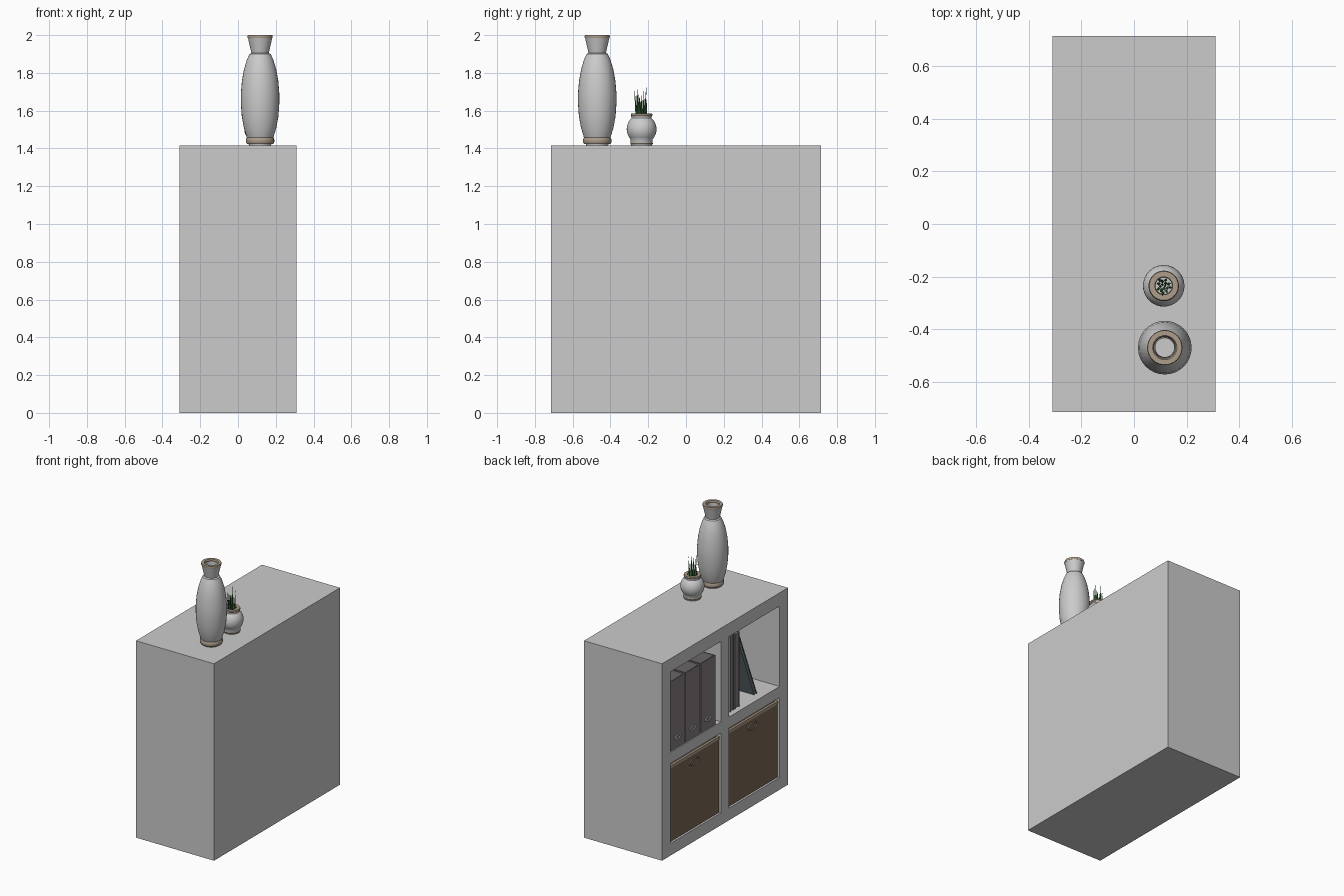
import bpy, bmesh, math, random
from mathutils import Matrix, Vector

if "Cube" in bpy.data.objects:
    bpy.data.objects.remove(bpy.data.objects["Cube"])

random.seed(4)


def mat(name, rgb):
    m = bpy.data.materials.new(name)
    m.diffuse_color = (*rgb, 1)
    m.use_nodes = True
    m.node_tree.nodes["Principled BSDF"].inputs["Base Color"].default_value = m.diffuse_color
    return m


TAN = mat("tan", (0.42, 0.34, 0.26))
BROWN = mat("brown", (0.20, 0.14, 0.09))
MAUVE = mat("mauve", (0.24, 0.21, 0.22))
BLUE = mat("slate", (0.17, 0.21, 0.23))
GREEN = mat("green", (0.06, 0.20, 0.06))


def finish(name, bm, material=None):
    bmesh.ops.recalc_face_normals(bm, faces=bm.faces)
    me = bpy.data.meshes.new(name)
    bm.to_mesh(me)
    bm.free()
    ob = bpy.data.objects.new(name, me)
    bpy.context.collection.objects.link(ob)
    if material:
        me.materials.append(material)
    return ob


def add_box(bm, lo, hi):
    lo, hi = Vector(lo), Vector(hi)
    m = Matrix.Translation((lo + hi) / 2) @ Matrix.Diagonal((*(hi - lo), 1))
    return bmesh.ops.create_cube(bm, size=1, matrix=m)["verts"]


def box(name, lo, hi, material=None):
    bm = bmesh.new()
    add_box(bm, lo, hi)
    return finish(name, bm, material)


def open_box(name, lo, hi, wall, material):
    """Box with its top hollowed out."""
    bm = bmesh.new()
    add_box(bm, lo, hi)
    bm.normal_update()
    top = max(bm.faces, key=lambda f: f.calc_center_median().z)
    bmesh.ops.inset_region(bm, faces=[top], thickness=wall)
    new = bmesh.ops.extrude_discrete_faces(bm, faces=[top])["faces"][0]
    bmesh.ops.translate(bm, verts=new.verts, vec=(0, 0, -(hi[2] - lo[2] - wall)))
    return finish(name, bm, material)


def lathe(name, profile, centre, material=None, closed=False, n=32):
    """Revolve (radius, z) points round a vertical axis."""
    bm = bmesh.new()
    rings = []
    for r, z in profile:
        rings.append([bm.verts.new((centre[0] + r * math.cos(2 * math.pi * i / n),
                                    centre[1] + r * math.sin(2 * math.pi * i / n), z))
                      for i in range(n)])
    pairs = list(zip(rings, rings[1:]))
    if closed:
        pairs.append((rings[-1], rings[0]))
    else:
        bm.faces.new(rings[0])
        bm.faces.new(rings[-1])
    for a, b in pairs:
        for i in range(n):
            j = (i + 1) % n
            bm.faces.new((a[i], a[j], b[j], b[i]))
    ob = finish(name, bm, material)
    bpy.ops.object.select_all(action='DESELECT')
    ob.select_set(True)
    bpy.context.view_layer.objects.active = ob
    bpy.ops.object.shade_smooth_by_angle(angle=math.radians(35))
    return ob


def oval(name, y, z, x, ry, rz, material=None, rim=0.2):
    """Flat oval grip ring facing -x."""
    ob = lathe(name, [(1 - rim, -1), (1, -1), (1, 1), (1 - rim, 1)], (0, 0), material, True, 24)
    ob.data.transform(Matrix.Translation((x, y, z)) @ Matrix.Diagonal((0.004, ry, rz, 1))
                      @ Matrix.Rotation(math.radians(-90), 4, 'Y'))
    return ob


# Shelf carcass: a block with four pockets open towards -x
HX, HY, H = 0.31, 0.715, 1.415
CELLS_Y = [(0.045, 0.62), (-0.62, -0.045)]
LOW, HIGH = (0.088, 0.662), (0.742, 1.32)
carcass = box("shelf_carcass", (-HX, -HY, 0), (HX, HY, H))
bm = bmesh.new()
for y0, y1 in CELLS_Y:
    for z0, z1 in (LOW, HIGH):
        add_box(bm, (-HX - 0.1, y0, z0), (HX - 0.03, y1, z1))
cutter = finish("pocket_cutter", bm)
cutter.hide_render = True
mod = carcass.modifiers.new("pockets", 'BOOLEAN')
mod.operation, mod.object, mod.solver = 'DIFFERENCE', cutter, 'EXACT'
bpy.context.view_layer.objects.active = carcass
bpy.ops.object.modifier_apply(modifier=mod.name)
bpy.data.objects.remove(cutter)

# Storage boxes with a rim and an oval grip
for k, (y0, y1) in enumerate(CELLS_Y):
    a, b, z0 = y0 + 0.006, y1 - 0.006, LOW[0] + 0.002
    open_box(f"storage_box_{k}", (-HX + 0.012, a, z0), (0.27, b, 0.635), 0.015, BROWN)
    oval(f"box_grip_{k}", (y0 + y1) / 2, 0.565, -HX + 0.010, 0.058, 0.026, TAN)
    box(f"box_rim_{k}", (-HX + 0.007, a, 0.618), (-HX + 0.024, b, 0.638), TAN)

# Document files with a finger hole ring
for k in range(3):
    y1 = 0.612 - k * 0.173
    open_box(f"document_file_{k}", (-HX + 0.006, y1 - 0.165, HIGH[0] + 0.001),
             (0.2, y1, HIGH[0] + 0.5), 0.012, MAUVE)
    oval(f"file_grip_{k}", y1 - 0.083, HIGH[0] + 0.075, -HX + 0.004, 0.036, 0.018, None, 0.5)


# Books: two covers and a slightly recessed page block
def book(name, y, w, h, x0, depth, tilt, material):
    bm = bmesh.new()
    t = 0.006
    add_box(bm, (0, 0, 0), (depth, t, h))
    add_box(bm, (0, w - t, 0), (depth, w, h))
    add_box(bm, (0.004, t, 0.006), (depth - 0.008, w - t, h - 0.008))
    m = Matrix.Translation((x0, y, HIGH[0] + 0.001)) @ Matrix.Rotation(tilt, 4, 'X')
    bmesh.ops.transform(bm, matrix=m, verts=bm.verts)
    return finish(name, bm, material)


book("book_upright_0", -0.155, 0.045, 0.54, -0.275, 0.38, 0, MAUVE)
book("book_upright_1", -0.215, 0.05, 0.54, -0.275, 0.38, 0, MAUVE)
book("book_leaning", -0.45, 0.03, 0.52, -0.25, 0.36, math.radians(-22), BLUE)

# Tall vase
V = (0.117, -0.47)
lathe("vase_body", [(0.058, 1.415), (0.062, 1.44), (0.071, 1.46), (0.086, 1.51), (0.097, 1.57),
                    (0.102, 1.64), (0.102, 1.69), (0.096, 1.76), (0.085, 1.82), (0.070, 1.87),
                    (0.056, 1.90), (0.046, 1.905), (0.065, 1.988), (0.043, 1.99),
                    (0.036, 1.90), (0.06, 1.80), (0.08, 1.66), (0.05, 1.47)], V)
lathe("vase_base_ring", [(0.05, 1.424), (0.070, 1.424), (0.075, 1.434), (0.075, 1.448),
                         (0.070, 1.459), (0.05, 1.459)], V, TAN, True)
lathe("vase_rim", [(0.042, 1.984), (0.065, 1.984), (0.067, 1.992), (0.065, 2.0),
                   (0.046, 2.0), (0.041, 1.992)], V, TAN, True)

# Round plant pot
P = (0.113, -0.235)
arc = [(0.079 * math.cos(t), 1.502 + 0.079 * math.sin(t))
       for t in [math.radians(-52 + 10 * i) for i in range(11)]]
lathe("plant_pot", [(0.055, 1.415), (0.058, 1.43)] + arc[1:]
      + [(0.052, 1.575), (0.034, 1.578), (0.032, 1.545)], P)
lathe("pot_base_ring", [(0.04, 1.420), (0.057, 1.420), (0.060, 1.427), (0.057, 1.435),
                        (0.04, 1.435)], P, TAN, True)
lathe("pot_rim", [(0.033, 1.570), (0.055, 1.570), (0.058, 1.577), (0.055, 1.585),
                  (0.034, 1.585)], P, TAN, True)

# Succulent blades: thin tapering four-sided spikes
bm = bmesh.new()
for i in range(16):
    a = i * 2.4
    r = 0.026 * math.sqrt((i + 0.5) / 16)
    h = random.uniform(0.12, 0.20) - r
    geo = bmesh.ops.create_cone(bm, cap_ends=True, segments=4, radius1=0.006,
                                radius2=0.0008, depth=h)["verts"]
    tilt = Matrix.Rotation(r * 3, 4, (-math.sin(a), math.cos(a), 0))
    m = (Matrix.Translation((P[0] + r * math.cos(a), P[1] + r * math.sin(a), 1.545))
         @ tilt @ Matrix.Translation((0, 0, h / 2)))
    bmesh.ops.transform(bm, matrix=m, verts=geo)
finish("plant_blades", bm, GREEN)
